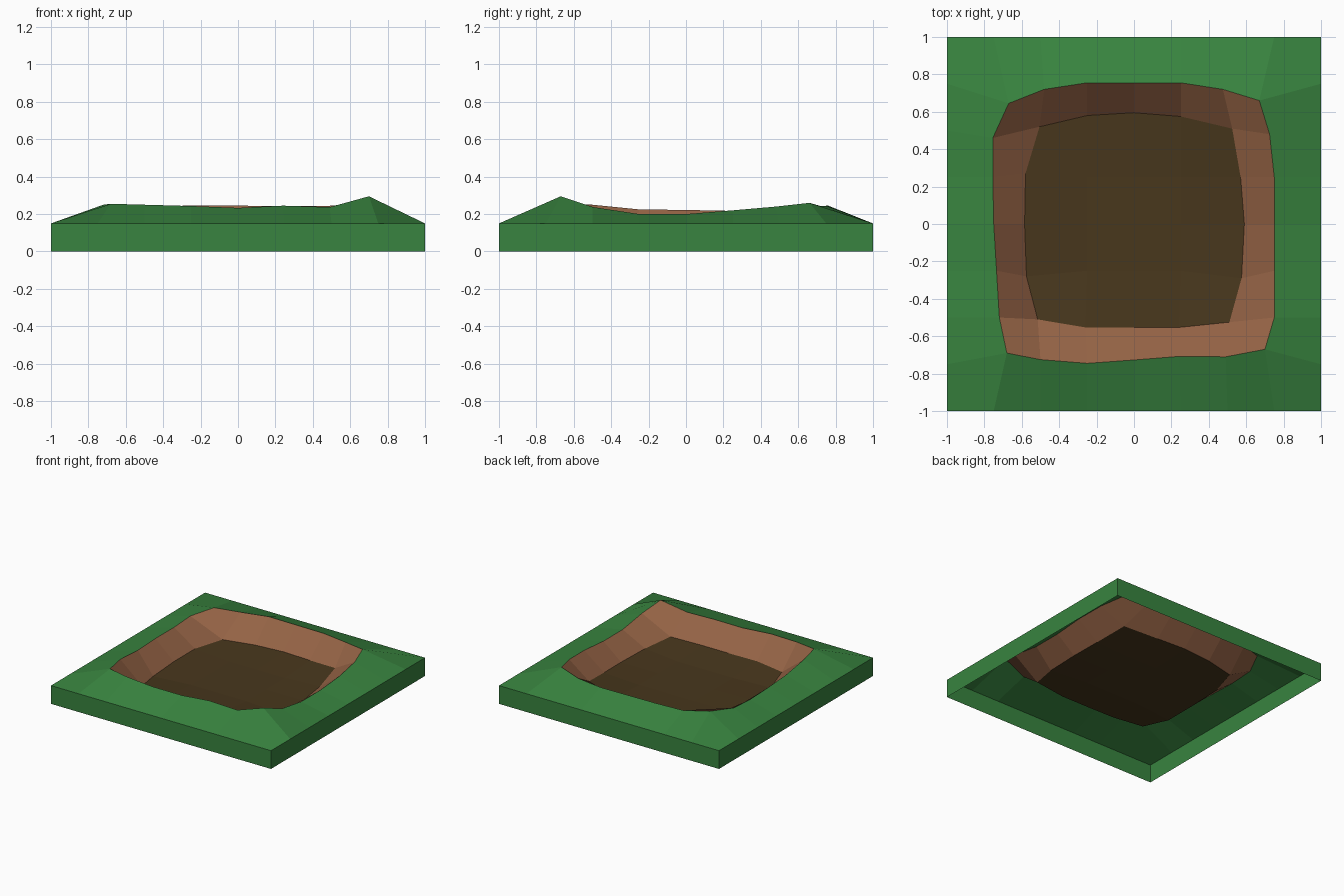
import bpy

if "Cube" in bpy.data.objects:
    bpy.data.objects.remove(bpy.data.objects["Cube"])

# Rim of the pit, anticlockwise from the front left corner (6 steps per side)
RIM = [(-.68, -.69, .255), (-.5, -.725, .25), (-.25, -.745, .243), (0, -.727, .233), (.24, -.708, .245), (.49, -.71, .237),
       (.70, -.67, .295), (.75, -.5, .238), (.75, -.25, .20), (.75, 0, .20), (.75, .25, .22), (.725, .48, .24),
       (.67, .66, .26), (.475, .72, .243), (.25, .755, .243), (0, .755, .245), (-.25, .755, .247), (-.48, .72, .235),
       (-.67, .645, .25), (-.755, .46, .23), (-.755, .25, .217), (-.75, 0, .222), (-.735, -.25, .225), (-.72, -.5, .25)]
# Edge of the pit floor, same order (4 steps per side)
FLOOR = [(-.515, -.51, .09), (-.26, -.553, .093), (0, -.553, .09), (.24, -.553, .09),
         (.51, -.525, .10), (.575, -.29, .075), (.59, 0, .07), (.57, .25, .085),
         (.525, .51, .125), (.25, .575, .09), (0, .595, .085), (-.25, .58, .08),
         (-.505, .52, .08), (-.58, .27, .08), (-.585, 0, .075), (-.575, -.28, .065)]


def ring(r):
    """Grid cells of the square ring at distance r, anticlockwise."""
    s = range(-r, r)
    return ([(i, -r) for i in s] + [(r, i) for i in s] +
            [(-i, r) for i in s] + [(-r, -i) for i in s])


# Displaced 9 x 9 terrain grid
grid = {(i, j): (i / 4, j / 4, .07) for i in range(-1, 2) for j in range(-1, 2)}
grid.update(zip(ring(2), FLOOR))
grid.update(zip(ring(3), RIM))
grid.update({(i, j): (i / 4, j / 4, .15) for i, j in ring(4)})


def cells(level):
    """Quads of the grid lying just inside ring number level."""
    quads = []
    for i in range(-4, 4):
        for j in range(-4, 4):
            if int(max(abs(i + .5), abs(j + .5)) + .5) in level:
                quads.append([grid[i, j], grid[i + 1, j], grid[i + 1, j + 1], grid[i, j + 1]])
    return quads


def build(name, quads, color):
    index = {}
    faces = [[index.setdefault(p, len(index)) for p in q] for q in quads]
    mesh = bpy.data.meshes.new(name)
    mesh.from_pydata(list(index), [], faces)
    mat = bpy.data.materials.new(name)
    mat.diffuse_color = (*color, 1)
    mat.use_nodes = True
    mat.node_tree.nodes["Principled BSDF"].inputs["Base Color"].default_value = mat.diffuse_color
    mesh.materials.append(mat)
    bpy.context.collection.objects.link(bpy.data.objects.new(name, mesh))


# Open-bottomed skirt around the tile
edge = [grid[c] for c in ring(4)]
skirt = [[(a[0], a[1], 0), (b[0], b[1], 0), b, a] for a, b in zip(edge, edge[1:] + edge[:1])]

build("grass_bank", cells({4}) + skirt, (.04, .23, .05))
build("dirt_wall", cells({3}), (.30, .125, .06))
build("pit_floor", cells({1, 2}), (.065, .038, .012))
